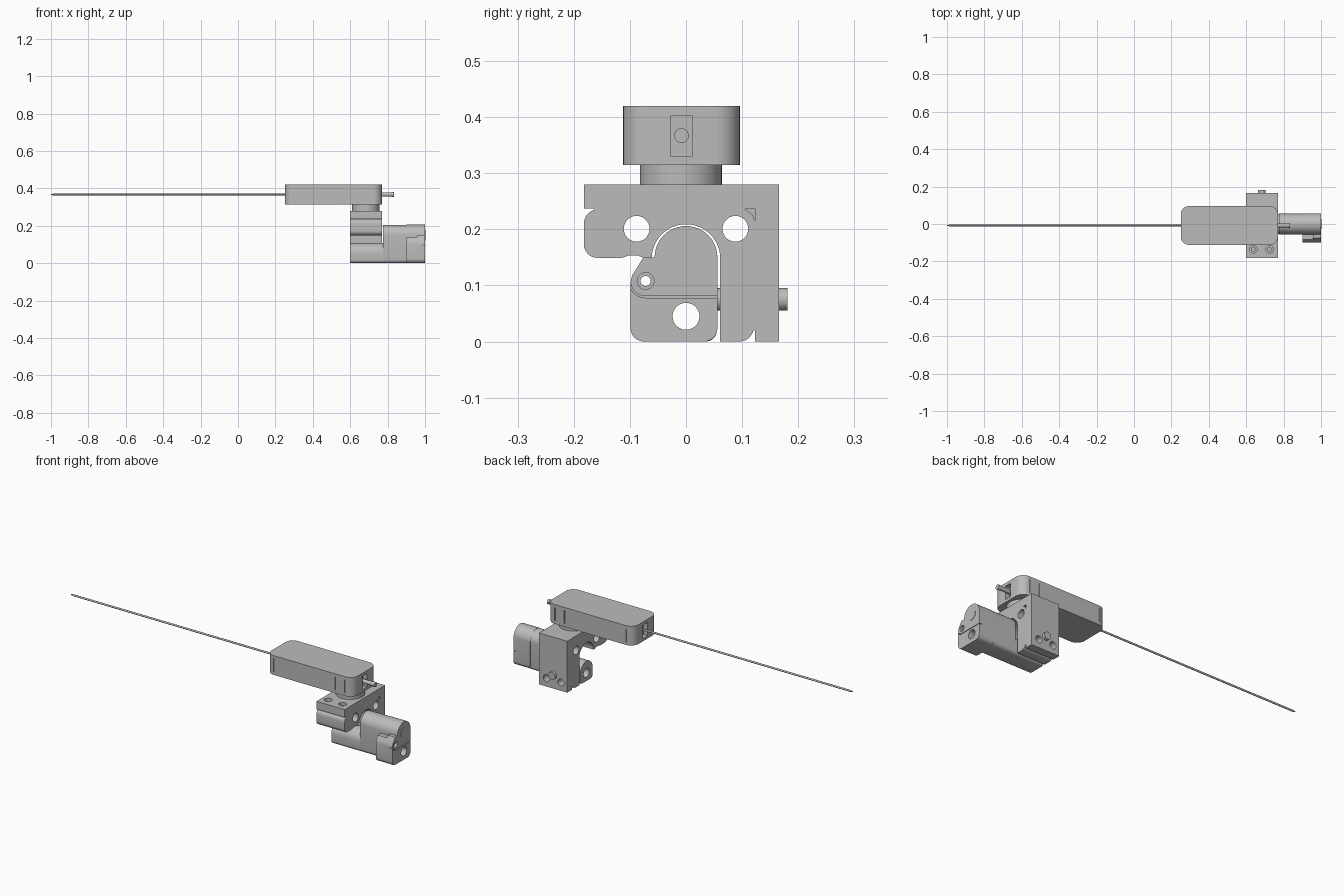
import bpy, bmesh
from math import cos, sin, pi, radians
from mathutils import Matrix, Vector

old = bpy.data.objects.get("Cube")
if old:
    bpy.data.objects.remove(old, do_unlink=True)

metal = bpy.data.materials.new("grey metal")
metal.use_nodes = True
metal.diffuse_color = (0.5, 0.5, 0.5, 1)
bsdf = next(n for n in metal.node_tree.nodes if n.type == 'BSDF_PRINCIPLED')
bsdf.inputs["Base Color"].default_value = (0.5, 0.5, 0.5, 1)


def finish(name, bm):
    bmesh.ops.recalc_face_normals(bm, faces=bm.faces)
    me = bpy.data.meshes.new(name)
    bm.to_mesh(me)
    bm.free()
    me.materials.append(metal)
    ob = bpy.data.objects.new(name, me)
    bpy.context.collection.objects.link(ob)
    return ob


def arc(cx, cy, r, a0, a1, n=8):
    """Points on an arc, angles in degrees."""
    angles = [radians(a0 + (a1 - a0) * i / n) for i in range(n + 1)]
    return [(cx + r * cos(a), cy + r * sin(a)) for a in angles]


def prism(name, pts, lo, hi, axis='x'):
    """Extrude a (y, z) profile along x, or an (x, y) profile along z."""
    place = (lambda p: (lo, p[0], p[1])) if axis == 'x' else (lambda p: (p[0], p[1], lo))
    step = Vector((hi - lo, 0, 0) if axis == 'x' else (0, 0, hi - lo))
    bm = bmesh.new()
    face = bm.faces.new([bm.verts.new(place(p)) for p in pts])
    out = bmesh.ops.extrude_face_region(bm, geom=[face])
    bmesh.ops.translate(bm, vec=step, verts=[v for v in out["geom"] if isinstance(v, bmesh.types.BMVert)])
    return finish(name, bm)


def rod(name, start, end, r, r2=None, sides=32):
    start, end = Vector(start), Vector(end)
    d = end - start
    turn = Vector((0, 0, 1)).rotation_difference(d).to_matrix().to_4x4()
    bm = bmesh.new()
    bmesh.ops.create_cone(bm, cap_ends=True, segments=sides, radius1=r,
                          radius2=r if r2 is None else r2, depth=d.length,
                          matrix=Matrix.Translation((start + end) / 2) @ turn)
    return finish(name, bm)


def box(name, x, y, z):
    return prism(name, [(y[0], z[0]), (y[1], z[0]), (y[1], z[1]), (y[0], z[1])], *x)


def activate(ob):
    bpy.ops.object.select_all(action='DESELECT')
    ob.select_set(True)
    bpy.context.view_layer.objects.active = ob


def cut(ob, *cutters):
    for c in cutters:
        m = ob.modifiers.new("cut", 'BOOLEAN')
        m.operation, m.solver, m.object = 'DIFFERENCE', 'EXACT', c
        activate(ob)
        bpy.ops.object.modifier_apply(modifier=m.name)
        bpy.data.objects.remove(c, do_unlink=True)


def hole(start, end, r):
    return rod("hole_cutter", start, end, r, sides=28)


# Long rounded housing with end pockets and narrow side slits
X0, X1, Y0, Y1, R = 0.25, 0.77, -0.112, 0.096, 0.045
MID, AXIS = -0.008, 0.367
outline = (arc(X1 - R, Y1 - R, R, 0, 90) + arc(X0 + R, Y1 - R, R, 90, 180)
           + arc(X0 + R, Y0 + R, R, 180, 270) + arc(X1 - R, Y0 + R, R, 270, 360))
housing = prism("housing", outline, 0.315, 0.42, 'z')
for x in ((0.24, 0.275), (0.745, 0.78)):
    cut(housing, box("pocket_cutter", x, (MID - 0.019, MID + 0.019), (0.33, 0.403)))
for x in (0.293, 0.665, 0.722):
    for y in (Y0, Y1):
        cut(housing, box("slit_cutter", (x - 0.002, x + 0.002), (y - 0.008, y + 0.008), (0.332, 0.403)))

# Needle with a tapered tip, and the rear pin
rod("needle", (-0.985, MID, AXIS), (0.28, MID, AXIS), 0.005, sides=16)
rod("needle_tip", (-1, MID, AXIS), (-0.985, MID, AXIS), 0.002, 0.005, sides=16)
rod("rear_pin", (0.74, MID, AXIS), (0.825, MID, AXIS), 0.011)
rod("rear_pin_collar", (0.822, MID, AXIS), (0.835, MID, AXIS), 0.013)

# Round neck under the housing
rod("neck", (0.683, -0.009, 0.275), (0.683, -0.009, 0.32), 0.073, sides=48)

# Hooked bracket with an arched opening
B0, B1 = 0.6, 0.77
profile = ([(-0.182, 0.28), (0.166, 0.28), (0.166, 0), (0.123, 0), (0.123, 0.02)]
           + arc(0.095, 0.026, 0.026, -15, -90, 6) + [(0.061, 0)]
           + arc(0, 0.148, 0.061, 0, 180, 24)
           + [(-0.075, 0.149), (-0.085, 0.153), (-0.103, 0.153), (-0.115, 0.149)]
           + arc(-0.158, 0.173, 0.024, 270, 180, 6)
           + arc(-0.156, 0.21, 0.026, 180, 105, 6) + [(-0.165, 0.237), (-0.182, 0.237)])
bracket = prism("bracket", profile, B0, B1)
cut(bracket, prism("corner_cutter", [(0.105, 0.236), (0.123, 0.236), (0.123, 0.215), (0.118, 0.227)],
                   B1 - 0.02, B1 + 0.01))
for y in (-0.088, 0.088):
    cut(bracket, hole((B0 - 0.01, y, 0.201), (B1 + 0.01, y, 0.201), 0.023))
for x in (0.638, 0.725):
    cut(bracket, hole((x, -0.135, 0.262), (x, -0.135, 0.29), 0.02),
        hole((x, -0.135, 0.22), (x, -0.135, 0.27), 0.01),
        hole((x, 0.11, 0.045), (x, 0.18, 0.045), 0.019))

# Clamp screw through the bracket wall
rod("clamp_screw", (0.683, 0.04, 0.075), (0.683, 0.181, 0.075), 0.02)

# Rail held inside the bracket
rail = prism("rail", arc(0, 0.054, 0.054, 0, 180, 20)
             + arc(-0.036, 0.018, 0.018, 180, 270, 5) + arc(0.036, 0.018, 0.018, 270, 360, 5), B0, 0.78)
cut(rail, hole((0.59, 0, 0.045), (0.79, 0, 0.045), 0.024))

# Arched motor body
body = prism("motor_body", arc(0, 0.15, 0.055, 0, 180, 24)
             + arc(-0.035, 0.02, 0.02, 180, 270, 5) + arc(0.035, 0.02, 0.02, 270, 360, 5), 0.775, 0.91)
cut(body, hole((0.76, 0, 0.045), (0.92, 0, 0.045), 0.024))

# End cap with a side lobe, a groove and two through holes
cap = prism("end_cap", arc(0, 0.15, 0.056, 0, 180, 24)
            + [(-0.076, 0.15), (-0.096, 0.118), (-0.099, 0.105)]
            + arc(-0.075, 0.024, 0.024, 180, 270, 6) + arc(0.032, 0.024, 0.024, 270, 360, 6), 0.9, 1.0)
cut(cap, box("step_cutter", (0.89, 0.957), (-0.12, -0.0555), (0.138, 0.17)),
    hole((0.88, 0, 0.045), (1.01, 0, 0.045), 0.024),
    hole((0.88, -0.072, 0.108), (1.01, -0.072, 0.108), 0.009),
    hole((0.985, -0.072, 0.108), (1.01, -0.072, 0.108), 0.015),
    prism("groove_cutter", [(0.06, 0.081)] + arc(-0.072, 0.108, 0.027, 270, 190, 8)
          + arc(-0.072, 0.108, 0.03, 190, 270, 8) + [(0.06, 0.078)], 0.985, 1.01))
rod("shaft_end", (0.99, 0, 0.15), (1.0015, 0, 0.15), 0.028)

# Smooth the round surfaces, keep the machined edges crisp
for ob in list(bpy.context.collection.objects):
    if ob.type == 'MESH' and metal.name in ob.data.materials:
        activate(ob)
        bpy.ops.object.shade_smooth_by_angle(angle=radians(30))
